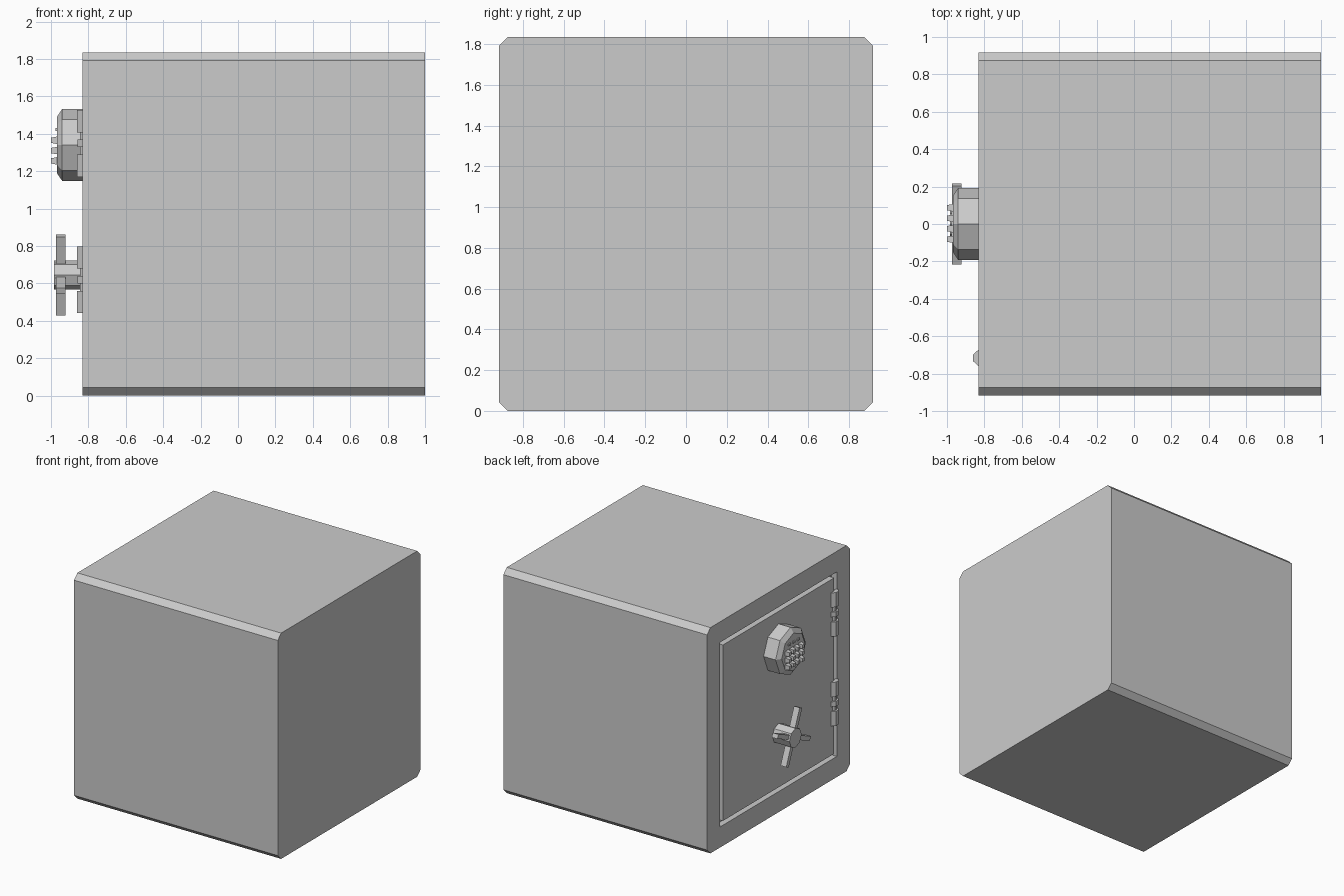
import bpy, bmesh
from math import pi, cos, sin

if "Cube" in bpy.data.objects:
    bpy.data.objects.remove(bpy.data.objects["Cube"])

FRONT = -0.832   # x of the door face
MID = 0.9175     # height of the body centre


def make(name, bm):
    bmesh.ops.recalc_face_normals(bm, faces=bm.faces)
    me = bpy.data.meshes.new(name)
    bm.to_mesh(me)
    bm.free()
    ob = bpy.data.objects.new(name, me)
    bpy.context.collection.objects.link(ob)
    return ob


def loft(bm, rings):
    """Skin a list of (x, [(y, z)...]) sections and cap both ends."""
    vs = [[bm.verts.new((x, y, z)) for y, z in pts] for x, pts in rings]
    n = len(vs[0])
    for a, b in zip(vs, vs[1:]):
        for i in range(n):
            bm.faces.new((a[i], a[(i + 1) % n], b[(i + 1) % n], b[i]))
    bm.faces.new(vs[0])
    bm.faces.new(vs[-1])


def octagon(r, z):
    return [(r * cos(i * pi / 4), z + r * sin(i * pi / 4)) for i in range(8)]


def rect(y, z, hy, hz):
    return [(y - hy, z - hz), (y + hy, z - hz), (y + hy, z + hz), (y - hy, z + hz)]


# body with four chamfered long edges
h, c = 0.9175, 0.043
k = h - c
prof = [(-k, -h), (k, -h), (h, -k), (h, k), (k, h), (-k, h), (-h, k), (-h, -k)]
bm = bmesh.new()
loft(bm, [(x, [(y, z + MID) for y, z in prof]) for x in (FRONT, 1.0)])
body = make("safe_body", bm)

# door opening
bm = bmesh.new()
loft(bm, [(x, rect(0, MID, 0.75, 0.75)) for x in (FRONT - 0.1, FRONT + 0.05)])
cutter = make("opening_cutter", bm)
cutter.hide_render = True
cutter.hide_viewport = True
cut = body.modifiers.new("opening", 'BOOLEAN')
cut.object = cutter
cut.operation = 'DIFFERENCE'
cut.solver = 'EXACT'

# door panel, leaving a narrow gap around it
bm = bmesh.new()
loft(bm, [(x, rect(0, MID, 0.715, 0.715)) for x in (FRONT, FRONT + 0.05)])
make("door", bm)

# keypad housing
KZ = 1.34
bm = bmesh.new()
loft(bm, [(FRONT, octagon(0.192, KZ)), (-0.94, octagon(0.192, KZ)),
          (-0.967, octagon(0.152, KZ))])
make("keypad_housing", bm)

# keypad buttons and indicator row
bm = bmesh.new()
for z in (1.365, 1.31, 1.255):
    for i in range(4):
        y = 0.087 - i * 0.056
        loft(bm, [(-0.966, rect(y, z, 0.020, 0.020)), (-1.0, rect(y, z, 0.014, 0.014))])
make("keypad_buttons", bm)
bm = bmesh.new()
for y in (0.058, 0.002, -0.054):
    loft(bm, [(x, rect(y, 1.423, 0.012, 0.008)) for x in (-0.966, -0.977)])
make("keypad_indicators", bm)

# handle hub and four spokes
HZ = 0.645
bm = bmesh.new()
loft(bm, [(FRONT, octagon(0.078, HZ)), (-0.985, octagon(0.078, HZ))])
make("handle_hub", bm)
bm = bmesh.new()
for i in range(4):
    a = pi * 0.625 + i * pi / 2
    ca, sa = cos(a), sin(a)
    pts = [(ca * r - sa * w, HZ + sa * r + ca * w)
           for r, w in ((0.06, -0.0175), (0.226, -0.0175), (0.226, 0.0175), (0.06, 0.0175))]
    loft(bm, [(-0.973, pts), (-0.922, pts)])
make("handle_spokes", bm)

# hinges: half-hexagon barrels with a thin pin between
def barrel(bm, z0, z1, w, d):
    y = -0.716
    sec = [(FRONT + 0.01, y - w), (FRONT, y - w), (FRONT - d, y - w * 0.4),
           (FRONT - d, y + w * 0.4), (FRONT, y + w), (FRONT + 0.01, y + w)]
    rings = [[bm.verts.new((px, py, z)) for px, py in sec] for z in (z0, z1)]
    for i in range(6):
        j = (i + 1) % 6
        bm.faces.new((rings[0][i], rings[0][j], rings[1][j], rings[1][i]))
    bm.faces.new(rings[0])
    bm.faces.new(rings[1])


for name, z in (("upper_hinge", 1.348), ("lower_hinge", 0.62)):
    bm = bmesh.new()
    barrel(bm, z + 0.06, z + 0.178, 0.044, 0.028)
    barrel(bm, z - 0.178, z - 0.06, 0.044, 0.028)
    barrel(bm, z - 0.02, z + 0.02, 0.044, 0.026)
    barrel(bm, z - 0.06, z + 0.06, 0.022, 0.014)
    make(name, bm)
